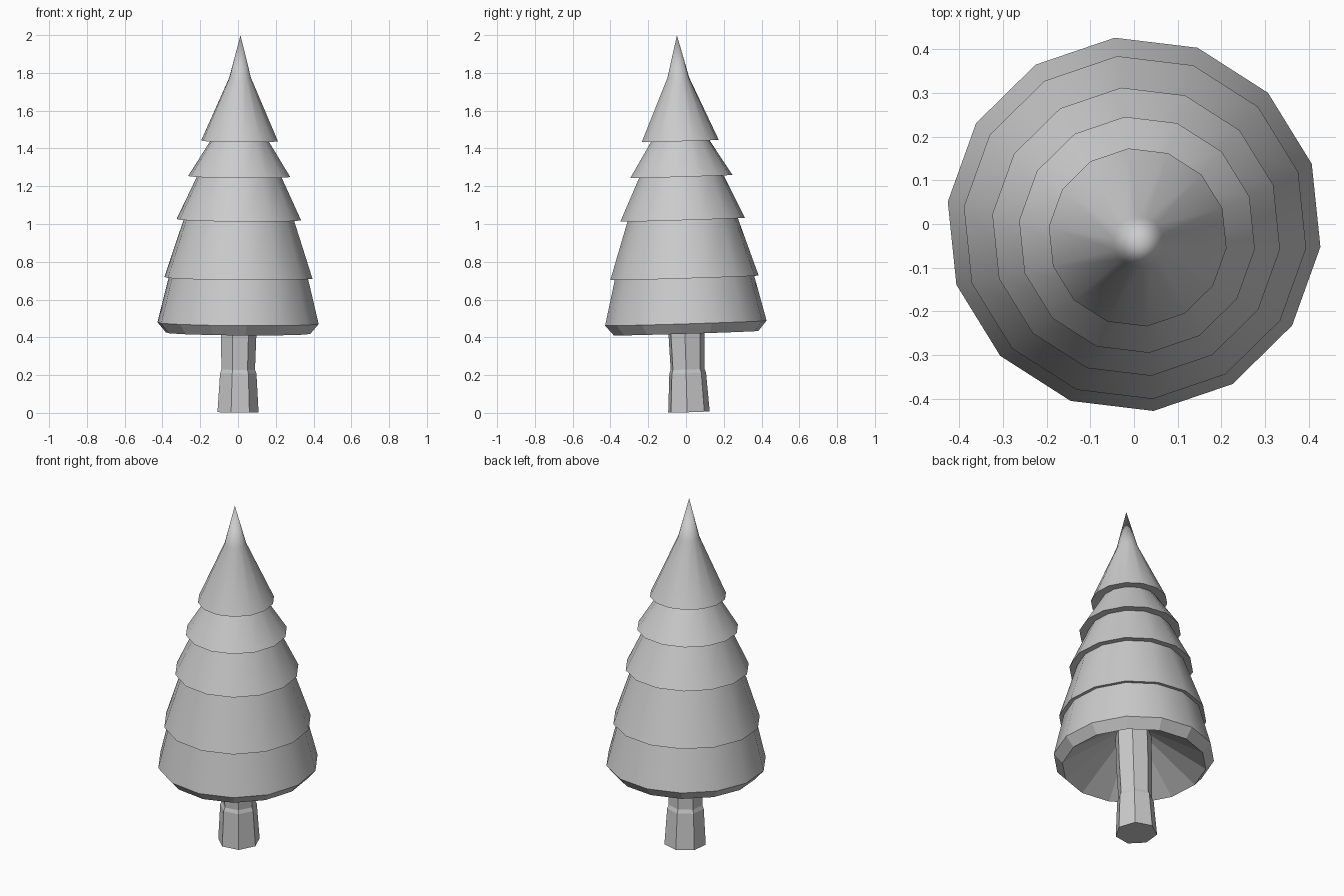
import bpy, bmesh
from math import cos, sin, radians, tau
from mathutils import Matrix, Vector

if "Cube" in bpy.data.objects:
    bpy.data.objects.remove(bpy.data.objects["Cube"])

# The whole tree leans slightly toward the front
PIVOT = Vector((0, 0, 0.45))
LEAN = Vector((0, 0, 1)).rotation_difference(Vector((0.0085, -0.031, 1))).to_matrix().to_4x4()
TILT = Matrix.Translation(PIVOT) @ LEAN @ Matrix.Translation(-PIVOT)


def lathe(name, profile, sides, start_deg, smooth_bands=()):
    """Revolve (radius, z) points; radius 0 becomes a single pole vertex."""
    bm = bmesh.new()
    rings = []
    for r, z in profile:
        if r == 0:
            rings.append([bm.verts.new((0, 0, z))] * sides)
        else:
            angles = [radians(start_deg) + tau * i / sides for i in range(sides)]
            rings.append([bm.verts.new((r * cos(a), r * sin(a), z)) for a in angles])
    for band, (lo, hi) in enumerate(zip(rings, rings[1:])):
        for i in range(sides):
            j = (i + 1) % sides
            corners = list(dict.fromkeys((lo[i], lo[j], hi[j], hi[i])))
            face = bm.faces.new(corners)
            face.smooth = band in smooth_bands
    bmesh.ops.recalc_face_normals(bm, faces=bm.faces)
    bm.transform(TILT)
    # Crisp edge wherever a smooth skirt meets a flat underside
    for e in bm.edges:
        if len(e.link_faces) == 2 and e.calc_face_angle() > radians(30):
            e.smooth = False
    mesh = bpy.data.meshes.new(name)
    bm.to_mesh(mesh)
    bm.free()
    obj = bpy.data.objects.new(name, mesh)
    bpy.context.collection.objects.link(obj)
    return obj


# Foliage: hollow underside, rim, then five stacked skirts up to the tip
foliage = [(0, 0.68), (0.385, 0.422), (0.43, 0.475)]
for inner, outer, z in [(0.37, 0.395, 0.715), (0.292, 0.332, 1.023),
                        (0.222, 0.272, 1.252), (0.152, 0.205, 1.44)]:
    foliage += [(inner, z + 0.005), (outer, z)]
foliage += [(0.058, 1.775), (0, 2.0)]
lathe("foliage", foliage, 14, 18.8, smooth_bands=(2, 4, 6, 8, 10, 11))

# Trunk: seven-sided, flared foot with a small step
trunk = [(0, 0.004), (0.113, 0.004), (0.1, 0.21), (0.092, 0.23), (0.098, 0.42),
         (0.098, 0.66), (0, 0.66)]
lathe("trunk", trunk, 7, 356)
